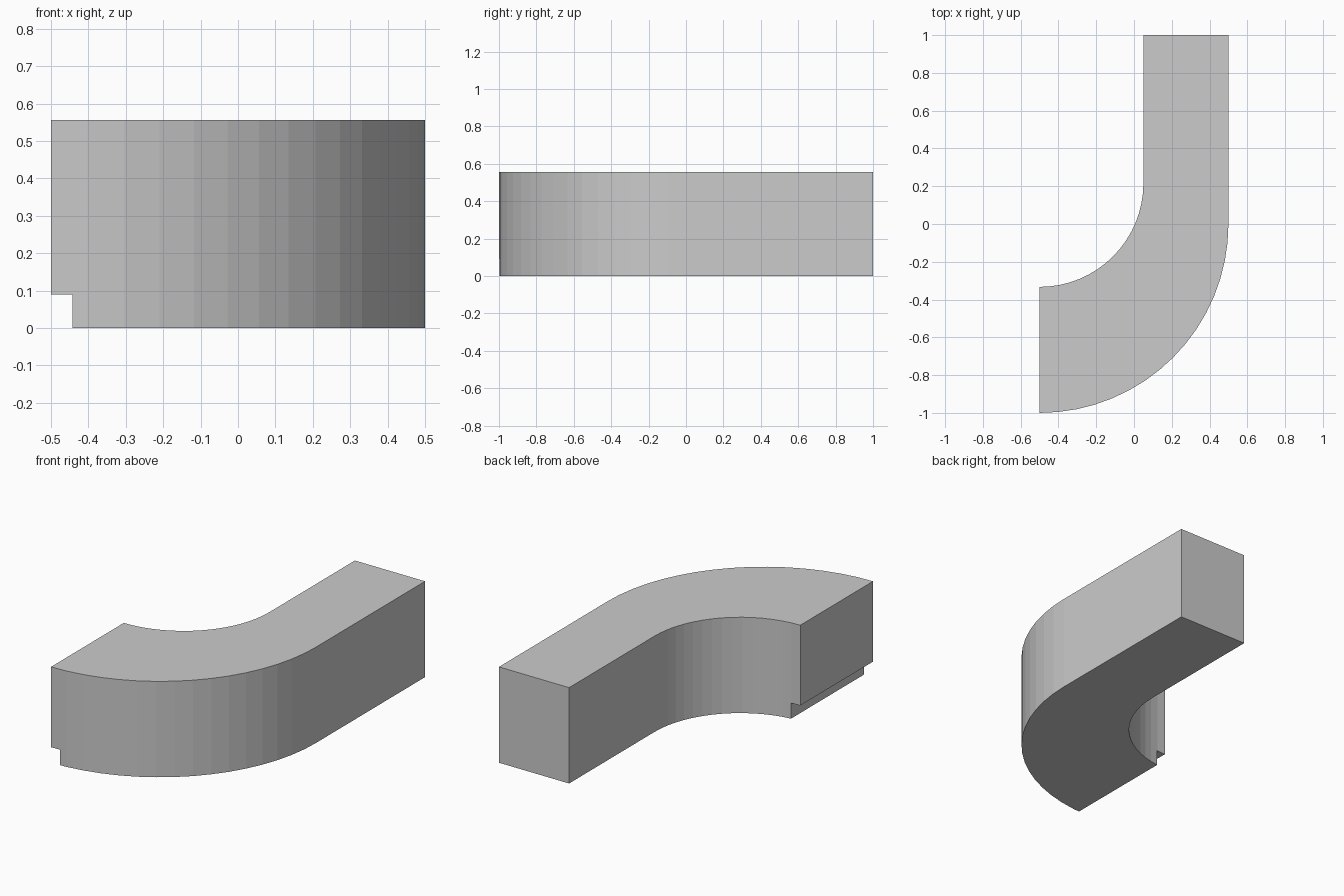
import bpy, bmesh
from math import sin, cos, pi

if "Cube" in bpy.data.objects:
    bpy.data.objects.remove(bpy.data.objects["Cube"])

HEIGHT = 0.556
SEGMENTS = 16


def arc(cx, cy, radius):
    # Quarter turn from straight down to straight right
    steps = [i * pi / 2 / SEGMENTS for i in range(SEGMENTS + 1)]
    return [(cx + radius * sin(t), cy - radius * cos(t)) for t in steps]


def prism(name, outline, z0, z1):
    bm = bmesh.new()
    face = bm.faces.new([bm.verts.new((x, y, z0)) for x, y in outline])
    ret = bmesh.ops.extrude_face_region(bm, geom=[face])
    top = [v for v in ret["geom"] if isinstance(v, bmesh.types.BMVert)]
    bmesh.ops.translate(bm, verts=top, vec=(0, 0, z1 - z0))
    bmesh.ops.recalc_face_normals(bm, faces=bm.faces)
    mesh = bpy.data.meshes.new(name)
    bm.to_mesh(mesh)
    bm.free()
    obj = bpy.data.objects.new(name, mesh)
    bpy.context.collection.objects.link(obj)
    return obj


# Curved block: outer quarter arc, straight leg, tighter inner arc
outer = arc(-0.5, 0.0, 1.0)
inner = arc(-0.5, 0.217, 0.55)
block = prism("curved_block", outer + [(0.5, 1.0), (0.05, 1.0)] + inner[::-1], 0, HEIGHT)

# Step cut under the wide end
cutter = prism("step_cutter", [(-0.6, -1.1), (-0.443, -1.1), (-0.443, 0), (-0.6, 0)], -0.1, 0.09)
cutter.hide_render = True
mod = block.modifiers.new("step", "BOOLEAN")
mod.operation = "DIFFERENCE"
mod.solver = "EXACT"
mod.object = cutter
bpy.context.view_layer.objects.active = block
bpy.ops.object.modifier_apply(modifier=mod.name)
bpy.data.objects.remove(cutter)
